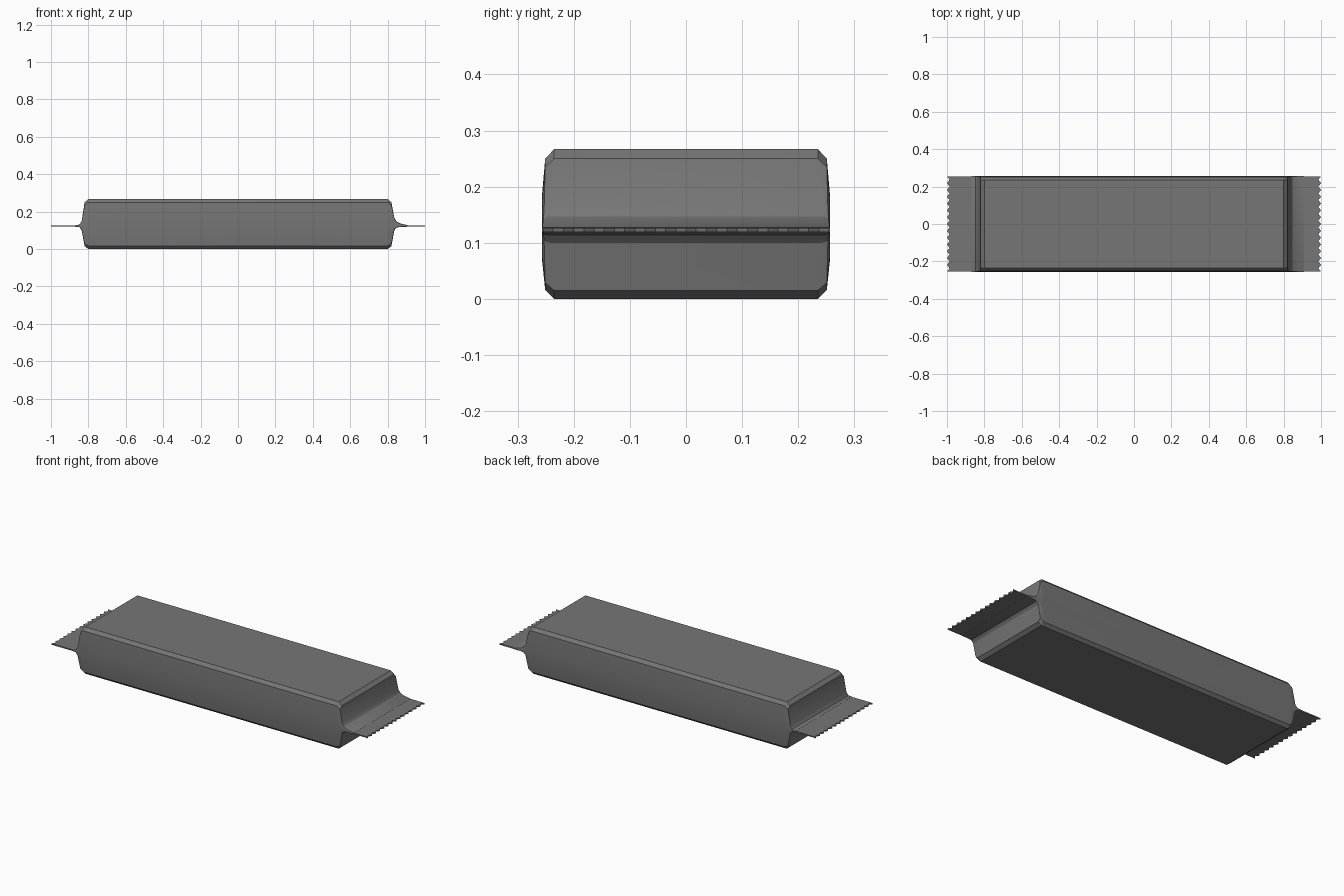
import bpy, bmesh, math

if "Cube" in bpy.data.objects:
    bpy.data.objects.remove(bpy.data.objects["Cube"])

grey = bpy.data.materials.new("wrapper grey")
grey.diffuse_color = (0.18, 0.18, 0.18, 1)
grey.use_nodes = True
grey.node_tree.nodes["Principled BSDF"].inputs["Base Color"].default_value = grey.diffuse_color


def finish(name, bm, angle):
    bmesh.ops.recalc_face_normals(bm, faces=bm.faces[:])
    me = bpy.data.meshes.new(name)
    bm.to_mesh(me)
    bm.free()
    me.materials.append(grey)
    ob = bpy.data.objects.new(name, me)
    bpy.context.collection.objects.link(ob)
    bpy.ops.object.select_all(action='DESELECT')
    ob.select_set(True)
    bpy.context.view_layer.objects.active = ob
    bpy.ops.object.shade_smooth_by_angle(angle=math.radians(angle))


MID = 0.123
# half section: height fraction from the seam, inset from the widest point
SIDE = [(-1, 0.022), (-0.87, 0.006), (-0.4, 0.0), (0, 0.0),
        (0.4, 0.0), (0.88, 0.006), (1, 0.022)]
# stations along the bar: x, bottom z, top z, how much of the inset remains
STATIONS = [(-0.87, 0.119, 0.127, 0.1), (-0.848, 0.117, 0.13, 0.2),
            (-0.836, 0.1, 0.148, 0.6), (-0.82, 0.015, 0.25, 1),
            (-0.80, 0.0, 0.267, 1), (0.80, 0.0, 0.267, 1),
            (0.82, 0.015, 0.25, 1), (0.836, 0.1, 0.165, 0.7),
            (0.848, 0.114, 0.147, 0.5), (0.868, 0.118, 0.136, 0.3),
            (0.91, 0.119, 0.127, 0.1)]

# filled wrapper body, lofted through the stations
bm = bmesh.new()
rings = []
for x, zb, zt, k in STATIONS:
    half = []
    for f, inset in SIDE:
        z = MID + f * ((zt - MID) if f > 0 else (MID - zb))
        half.append((0.257 - inset * k, z))
    loop = half + [(-y, z) for y, z in reversed(half)]
    rings.append([bm.verts.new((x, y, z)) for y, z in loop])
for a, b in zip(rings, rings[1:]):
    for i in range(len(a)):
        j = (i + 1) % len(a)
        bm.faces.new((a[i], a[j], b[j], b[i]))
bm.faces.new(rings[0])
bm.faces.new(rings[-1])
finish("wrapper_body", bm, 25)


# flat crimped end seals with saw-tooth edges
def seal(name, s):
    teeth, w = 14, 0.255
    bm = bmesh.new()
    pairs = []
    for i in range(2 * teeth + 1):
        y = -w + 2 * w * i / (2 * teeth)
        tip = 1.0 if i % 2 == 0 else 0.986
        pairs.append([[bm.verts.new((s * x, y, z)) for x in (0.83, tip)]
                      for z in (0.1195, 0.1265)])
    for p, q in zip(pairs, pairs[1:]):
        for k in (0, 1):
            bm.faces.new((p[k][0], p[k][1], q[k][1], q[k][0]))
            bm.faces.new((p[0][k], p[1][k], q[1][k], q[0][k]))
    for p in (pairs[0], pairs[-1]):
        bm.faces.new((p[0][0], p[0][1], p[1][1], p[1][0]))
    finish(name, bm, 20)


seal("left_seal", -1)
seal("right_seal", 1)
